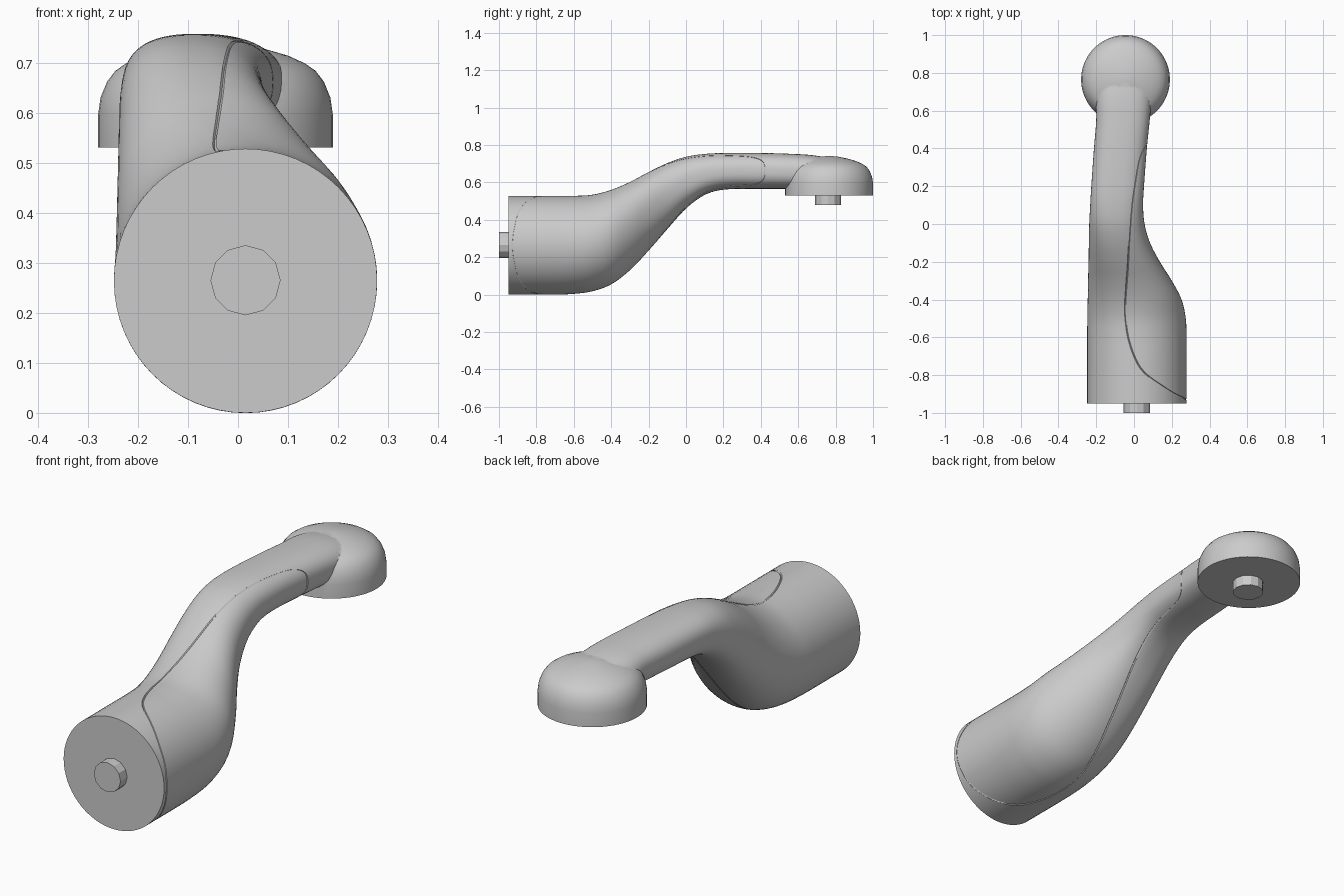
import bpy, bmesh
from math import sin, cos, pi, radians
from mathutils import Vector

if "Cube" in bpy.data.objects:
    bpy.data.objects.remove(bpy.data.objects["Cube"])

# Arm sections: y, left x, right x, bottom z, top z, superellipse exponent
SECTIONS = [
    (-0.95, -.248, .278, .000, .528, 2.0),
    (-0.70, -.248, .278, .000, .528, 2.0),
    (-0.60, -.248, .278, .004, .528, 2.0),
    (-0.50, -.247, .274, .018, .534, 2.0),
    (-0.40, -.245, .252, .055, .560, 2.05),
    (-0.30, -.243, .200, .130, .602, 2.1),
    (-0.20, -.241, .137, .235, .655, 2.2),
    (-0.10, -.239, .085, .350, .703, 2.3),
    (0.00, -.237, .056, .460, .737, 2.4),
    (0.10, -.232, .048, .533, .752, 2.5),
    (0.20, -.226, .053, .561, .757, 2.5),
    (0.40, -.212, .068, .565, .757, 2.5),
    (0.55, -.200, .083, .565, .753, 2.5),
    (0.68, -.200, .092, .565, .745, 2.4),
    (0.82, -.180, .080, .565, .720, 2.3),
]


def slope(i, k):
    a, b = SECTIONS[max(i - 1, 0)], SECTIONS[min(i + 1, len(SECTIONS) - 1)]
    return (b[k] - a[k]) / (b[0] - a[0])


def section_at(y):
    """Smoothly interpolated section values at y."""
    i = 0
    while i < len(SECTIONS) - 2 and y > SECTIONS[i + 1][0]:
        i += 1
    a, b = SECTIONS[i], SECTIONS[i + 1]
    h = b[0] - a[0]
    t = (y - a[0]) / h
    return [(2*t**3 - 3*t*t + 1) * a[k] + (t**3 - 2*t*t + t) * h * slope(i, k)
            + (3*t*t - 2*t**3) * b[k] + (t**3 - t*t) * h * slope(i + 1, k)
            for k in range(1, 6)]


def surface(y, ang):
    """Point on the arm skin; angle 0 is +x, 90 degrees is up."""
    xl, xr, zb, zt, p = section_at(y)
    c, s = cos(ang), sin(ang)
    px = (1 if c > 0 else -1) * abs(c) ** (2 / p)
    pz = (1 if s > 0 else -1) * abs(s) ** (2 / p)
    return Vector(((xl + xr) / 2 + (xr - xl) / 2 * px, y,
                   (zb + zt) / 2 + (zt - zb) / 2 * pz))


def loft(name, rings):
    """Closed skin through equal rings, capped at both ends."""
    bm = bmesh.new()
    vr = [[bm.verts.new(p) for p in r] for r in rings]
    n = len(vr[0])
    for a, b in zip(vr, vr[1:]):
        for i in range(n):
            j = (i + 1) % n
            bm.faces.new((a[i], a[j], b[j], b[i]))
    bm.faces.new(vr[0])
    bm.faces.new(vr[-1])
    bmesh.ops.recalc_face_normals(bm, faces=bm.faces)
    me = bpy.data.meshes.new(name)
    bm.to_mesh(me)
    bm.free()
    ob = bpy.data.objects.new(name, me)
    bpy.context.collection.objects.link(ob)
    return ob


def activate(ob):
    bpy.ops.object.select_all(action='DESELECT')
    ob.select_set(True)
    bpy.context.view_layer.objects.active = ob


def boolean(target, tool, operation):
    m = target.modifiers.new(operation.lower(), 'BOOLEAN')
    m.object, m.operation, m.solver = tool, operation, 'EXACT'
    activate(target)
    bpy.ops.object.modifier_apply(modifier=m.name)
    bpy.data.objects.remove(tool)


# Swept arm
N = 64
STEPS = 72
arm = loft("lever_arm", [[surface(-0.95 + 1.77 * j / STEPS, 2*pi*i/N) for i in range(N)]
                         for j in range(STEPS + 1)])

# Domed round head with flat underside
HX, HY = -0.045, 0.765
DOME = [(.235, .53), (.235, .595), (.230, .63), (.217, .662), (.200, .684), (.178, .699),
        (.145, .714), (.10, .727), (.05, .737), (.01, .741)]
head = loft("round_head", [[(HX + r*cos(2*pi*(i + .5)/N), HY + r*sin(2*pi*(i + .5)/N), z)
                            for i in range(N)] for r, z in DOME])
boolean(arm, head, 'UNION')

# Panel seam: closed path on the skin (y, angle), mirrored top to bottom
HALF = [(-.93, 0), (-.92, 20), (-.89, 45), (-.80, 78), (-.70, 93), (-.55, 102), (-.40, 101),
        (-.20, 85), (0, 65), (.20, 55), (.34, 46), (.405, 28), (.42, 0)]
loop = HALF + [(y, -a) for y, a in HALF[-2:0:-1]]
path = []
for i in range(len(loop)):
    q = [Vector(loop[(i + k) % len(loop)]) for k in (-1, 0, 1, 2)]
    for s in range(10):
        t = s / 10
        v = 0.5 * (2*q[1] + (q[2] - q[0])*t + (2*q[0] - 5*q[1] + 4*q[2] - q[3])*t*t
                   + (3*q[1] - q[0] - 3*q[2] + q[3])*t**3)
        path.append(surface(v[0], radians(v[1])))

cu = bpy.data.curves.new("seam_cutter", 'CURVE')
cu.dimensions = '3D'
cu.bevel_depth = 0.004
cu.bevel_resolution = 0
sp = cu.splines.new('POLY')
sp.points.add(len(path) - 1)
for pt, co in zip(sp.points, path):
    pt.co = (*co, 1)
sp.use_cyclic_u = True
seam = bpy.data.objects.new("seam_cutter", cu)
bpy.context.collection.objects.link(seam)
seam.hide_render = True
activate(seam)
bpy.ops.object.convert(target='MESH')
seam = bpy.context.view_layer.objects.active
boolean(arm, seam, 'DIFFERENCE')

activate(arm)
bpy.ops.object.shade_smooth_by_angle(angle=radians(40))

# Twelve-sided mounting pegs
for name, loc, rot in (("base_peg", (.015, -.97, .265), (pi/2, 0, 0)),
                       ("head_peg", (HX, .76, .51), (0, 0, 0))):
    bpy.ops.mesh.primitive_cylinder_add(vertices=12, radius=.07, depth=.06,
                                        location=loc, rotation=rot)
    bpy.context.object.name = name
